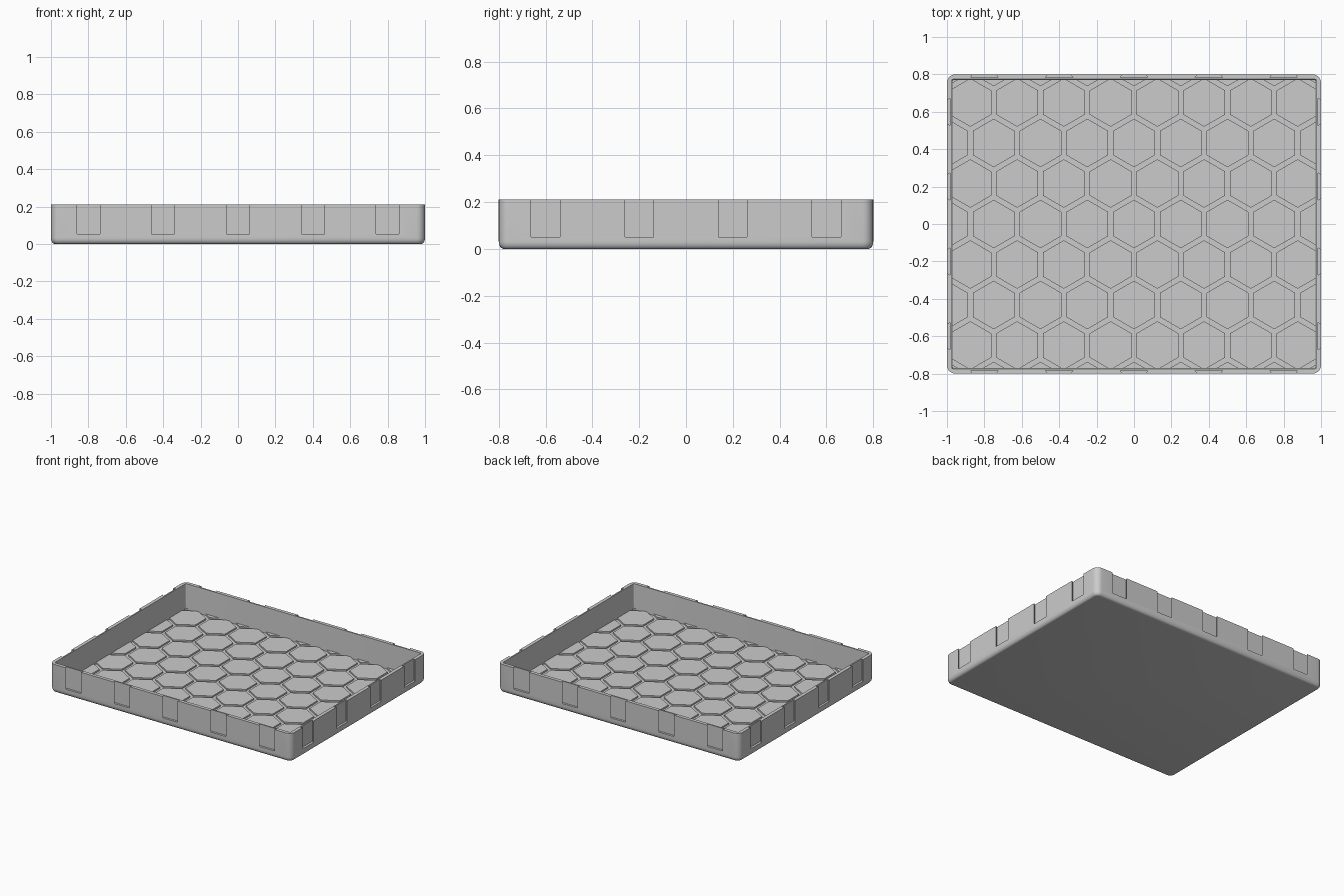
import bpy, bmesh
from math import sin, cos, pi, sqrt
from mathutils import Vector

if "Cube" in bpy.data.objects:
    bpy.data.objects.remove(bpy.data.objects["Cube"], do_unlink=True)

HX, HY, TOP = 1.0, 0.8, 0.212
WALL, WALL_FOOT = 0.026, 0.03
FLOOR, PAD_TOP = 0.02, 0.031
CORNER, FILLET_IN, FILLET_UP = 0.045, 0.022, 0.032

grey = bpy.data.materials.new("plain grey")
grey.use_nodes = True
grey.diffuse_color = (0.6, 0.6, 0.6, 1)
for node in grey.node_tree.nodes:
    if node.type == 'BSDF_PRINCIPLED':
        node.inputs["Base Color"].default_value = grey.diffuse_color


def make_object(name, bm):
    bmesh.ops.recalc_face_normals(bm, faces=bm.faces)
    mesh = bpy.data.meshes.new(name)
    bm.to_mesh(mesh)
    bm.free()
    mesh.materials.append(grey)
    obj = bpy.data.objects.new(name, mesh)
    bpy.context.collection.objects.link(obj)
    return obj


def activate(obj):
    bpy.ops.object.select_all(action='DESELECT')
    obj.select_set(True)
    bpy.context.view_layer.objects.active = obj


def rounded_loop(bm, inset, z, steps=6):
    """Ring of vertices around a rounded rectangle."""
    r = CORNER - inset if inset < WALL else 0.006
    ring = []
    for quarter, (sx, sy) in enumerate([(1, 1), (-1, 1), (-1, -1), (1, -1)]):
        for i in range(steps + 1):
            a = (quarter + i / steps) * pi / 2
            ring.append(bm.verts.new((sx * (HX - inset - r) + r * cos(a),
                                      sy * (HY - inset - r) + r * sin(a), z)))
    return ring


def prism(bm, points, z0, z1):
    low = [bm.verts.new((x, y, z0)) for x, y in points]
    high = [bm.verts.new((x, y, z1)) for x, y in points]
    n = len(points)
    bm.faces.new(low[::-1])
    bm.faces.new(high)
    for i in range(n):
        bm.faces.new((low[i], low[(i + 1) % n], high[(i + 1) % n], high[i]))


# Tray shell: outer fillet, wall, rim and slightly drafted cavity as one skin
bm = bmesh.new()
section = [(FILLET_IN * (1 - sin(a)), FILLET_UP * (1 - cos(a)))
           for a in [i * pi / 12 for i in range(7)]]
section += [(0, TOP), (WALL, TOP), (WALL_FOOT, FLOOR)]
rings = [rounded_loop(bm, inset, z) for inset, z in section]
for a, b in zip(rings, rings[1:]):
    for i in range(len(a)):
        j = (i + 1) % len(a)
        bm.faces.new((a[i], a[j], b[j], b[i]))
bm.faces.new(rings[0][::-1])
bm.faces.new(rings[-1])
tray = make_object("tray", bm)

# Dovetail slots, open at the rim and the outer face
bm = bmesh.new()
DEPTH, MOUTH, BACK, SLOT_Z = 0.016, 0.0615, 0.073, 0.052
OUT = 0.01
outer_half = MOUTH - (BACK - MOUTH) / DEPTH * OUT


def slot(side, along, reach, turned):
    shape = [(-BACK, reach - DEPTH), (BACK, reach - DEPTH),
             (outer_half, reach + OUT), (-outer_half, reach + OUT)]
    points = [(along + u, side * v) for u, v in shape]
    if turned:
        points = [(v, u) for u, v in points]
    prism(bm, points, SLOT_Z, TOP + 0.05)


for side in (-1, 1):
    for i in range(-2, 3):
        slot(side, 0.4 * i, HY, False)
    for i in range(4):
        slot(side, 0.4 * i - 0.6, HX, True)
cutter = make_object("slot_cutter", bm)
cutter.hide_render = True

cut = tray.modifiers.new("slots", 'BOOLEAN')
cut.operation = 'DIFFERENCE'
cut.solver = 'EXACT'
cut.object = cutter
activate(tray)
bpy.ops.object.modifier_apply(modifier=cut.name)
bpy.data.objects.remove(cutter, do_unlink=True)
activate(tray)
bpy.ops.object.shade_smooth_by_angle(angle=pi / 6)

# Hexagonal floor pads, trimmed where they meet the walls
bm = bmesh.new()
PITCH, GAP = 0.25, 0.026
radius = (PITCH - GAP) / sqrt(3)
for row in range(-5, 6):
    for col in range(-6, 7):
        cx = (col + 0.5 * (row % 2)) * PITCH
        cy = row * PITCH * sqrt(3) / 2
        prism(bm, [(cx + radius * sin(k * pi / 3), cy + radius * cos(k * pi / 3))
                   for k in range(6, 0, -1)], FLOOR - 0.005, PAD_TOP)
for axis, half in ((Vector((1, 0, 0)), HX), (Vector((0, 1, 0)), HY)):
    for sign in (-1, 1):
        bmesh.ops.bisect_plane(
            bm, geom=bm.verts[:] + bm.edges[:] + bm.faces[:],
            plane_co=axis * sign * (half - WALL_FOOT), plane_no=axis * sign,
            clear_outer=True)
pads = make_object("floor_hexagons", bm)
pads.parent = tray
